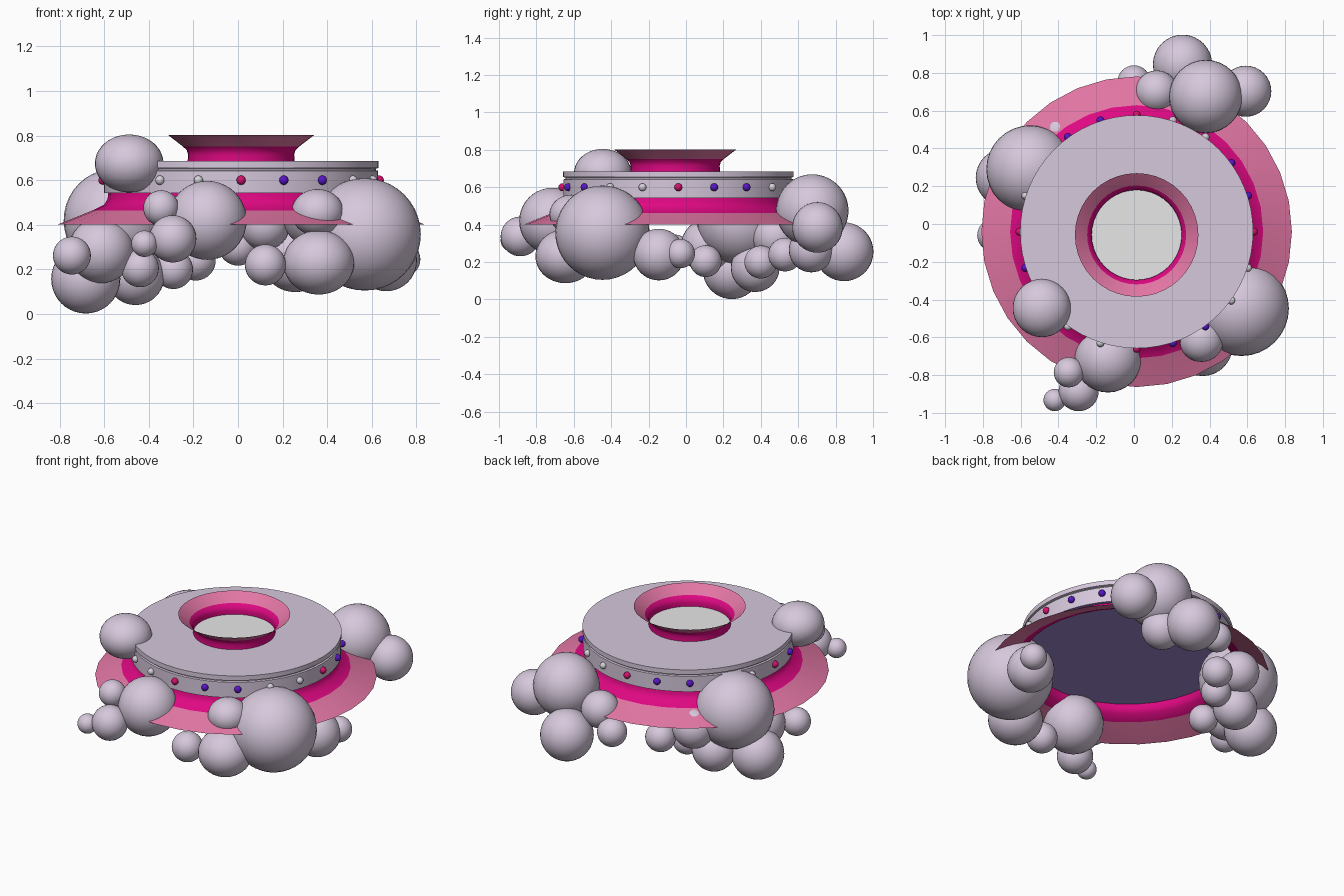
import bpy, bmesh, math

if "Cube" in bpy.data.objects:
    bpy.data.objects.remove(bpy.data.objects["Cube"])

CX, CY = 0.014, -0.041   # axis of the round body
NECK_Y = -0.058          # the neck sits slightly forward


def mat(name, rgb):
    lin = [(c / 255 / 12.92) if c < 11 else ((c / 255 + 0.055) / 1.055) ** 2.4 for c in rgb]
    m = bpy.data.materials.new(name)
    m.diffuse_color = (*lin, 1)
    m.use_nodes = True
    m.node_tree.nodes["Principled BSDF"].inputs["Base Color"].default_value = m.diffuse_color
    return m


LILAC = mat("lilac", (214, 200, 220))
MAGENTA = mat("magenta", (222, 8, 130))
PINK = mat("soft pink", (226, 118, 164))
WHITE = mat("white", (255, 255, 255))
DUSK = mat("dusky purple", (159, 137, 212))
PURPLE = mat("violet gem", (90, 20, 200))
ROSE = mat("rose gem", (214, 16, 110))
SILVER = mat("silver gem", (212, 208, 216))


def finish(name, bm, mats):
    bmesh.ops.recalc_face_normals(bm, faces=bm.faces)
    me = bpy.data.meshes.new(name)
    bm.to_mesh(me)
    bm.free()
    ob = bpy.data.objects.new(name, me)
    bpy.context.collection.objects.link(ob)
    for m in mats:
        me.materials.append(m)
    bpy.ops.object.select_all(action='DESELECT')
    ob.select_set(True)
    bpy.context.view_layer.objects.active = ob
    bpy.ops.object.shade_smooth_by_angle(angle=math.radians(40))
    return ob


def lathe(name, profile, seg, mats, rule=None, cy=CY):
    """Spin (radius, z) points round a vertical axis; radius 0 makes a pole."""
    bm = bmesh.new()
    rings = []
    for r, z in profile:
        if r == 0:
            rings.append([bm.verts.new((CX, cy, z))] * seg)
        else:
            rings.append([bm.verts.new((CX + r * math.cos(2 * math.pi * i / seg),
                                        cy + r * math.sin(2 * math.pi * i / seg), z))
                          for i in range(seg)])
    for a, b in zip(rings, rings[1:]):
        for i in range(seg):
            j = (i + 1) % seg
            f = bm.faces.new(list(dict.fromkeys((a[i], a[j], b[j], b[i]))))
            if rule:
                f.material_index = rule(f.calc_center_median().z)
    return finish(name, bm, mats)


# round body with lip and groove; its flat underside is purple
lathe("body_disc", [(0, 0.685), (0.617, 0.685), (0.617, 0.655), (0.604, 0.652),
                    (0.604, 0.645), (0.615, 0.642), (0.615, 0.543), (0, 0.543)],
      64, [LILAC, DUSK], lambda z: 1 if z < 0.55 else 0)

# bright plate inside the neck
lathe("neck_plate", [(0, 0.690), (0.238, 0.690), (0.238, 0.684)], 48, [WHITE], cy=NECK_Y)

# flared skirt: magenta above, pink rim
lathe("skirt", [(0.596, 0.546), (0.599, 0.515), (0.615, 0.49), (0.670, 0.463), (0.822, 0.402)],
      32, [MAGENTA, PINK], lambda z: 1 if z < 0.46 else 0)

# flared neck on top
lathe("neck", [(0.240, 0.684), (0.238, 0.715), (0.244, 0.735), (0.262, 0.752), (0.327, 0.802)],
      40, [MAGENTA, PINK], lambda z: 1 if z > 0.755 else 0, cy=NECK_Y)

# gems round the belt, repeating every five
for i in range(20):
    a = -math.pi / 2 + i * math.pi / 10
    bm = bmesh.new()
    bmesh.ops.create_uvsphere(bm, u_segments=14, v_segments=8, radius=0.021)
    bmesh.ops.translate(bm, verts=bm.verts,
                        vec=(CX + 0.62 * math.cos(a), CY + 0.62 * math.sin(a), 0.60))
    finish(f"gem_{i + 1}", bm, [(ROSE, PURPLE, PURPLE, SILVER, SILVER)[i % 5]])


def puffs(name, balls):
    """A cluster of cloud balls given as x, y, z, radius and an optional height radius."""
    for i, (x, y, z, r, *h) in enumerate(balls):
        bm = bmesh.new()
        bmesh.ops.create_uvsphere(bm, u_segments=32, v_segments=20, radius=r)
        bmesh.ops.scale(bm, verts=bm.verts, vec=(1, 1, h[0] / r if h else 1))
        bmesh.ops.translate(bm, verts=bm.verts, vec=(x, y, z))
        finish(f"{name}_{i + 1}", bm, [LILAC])


# cloud clusters
puffs("front_right_cloud", [
    (0.568, -0.447, 0.357, 0.252), (0.362, -0.645, 0.231, 0.160, 0.144),
    (0.357, -0.612, 0.455, 0.118, 0.105), (0.123, -0.69, 0.22, 0.092),
    (0.665, -0.145, 0.24, 0.138), (0.74, -0.03, 0.245, 0.078)])
puffs("front_left_cloud", [
    (-0.138, -0.715, 0.42, 0.177), (-0.345, -0.785, 0.475, 0.08), (-0.293, -0.885, 0.337, 0.106),
    (-0.42, -0.932, 0.315, 0.059), (-0.488, -0.445, 0.675, 0.154, 0.130)])
puffs("back_cloud", [
    (0.257, 0.845, 0.255, 0.157), (0.38, 0.675, 0.475, 0.194), (0.592, 0.703, 0.385, 0.135),
    (0.12, 0.70, 0.40, 0.113), (0.0, 0.752, 0.305, 0.088), (0.35, 0.67, 0.265, 0.12)])
puffs("left_cloud", [
    (-0.55, 0.29, 0.42, 0.232), (-0.683, 0.245, 0.157, 0.155), (-0.46, 0.37, 0.17, 0.13),
    (-0.29, 0.40, 0.20, 0.088), (-0.19, 0.53, 0.24, 0.09), (-0.39, 0.48, 0.335, 0.125),
    (-0.44, 0.105, 0.205, 0.085), (-0.615, 0.12, 0.285, 0.147), (-0.745, -0.06, 0.262, 0.085)])
